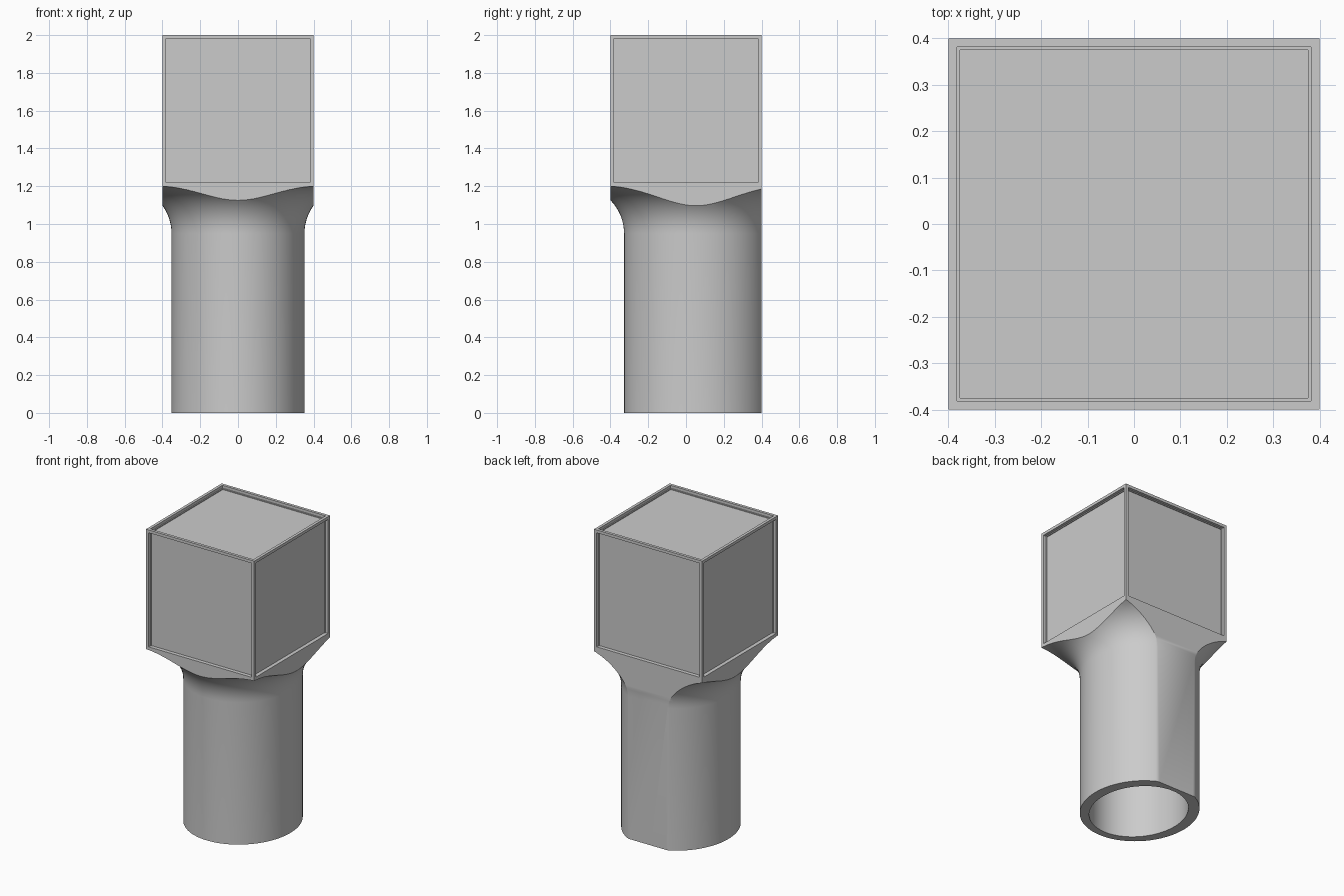
import bpy, bmesh
from math import sin, cos, pi, sqrt

if "Cube" in bpy.data.objects:
    bpy.data.objects.remove(bpy.data.objects["Cube"], do_unlink=True)

HALF = 0.4          # half width of the square head
NECK = 1.2          # height where the head starts
SIDES = 96

grey = bpy.data.materials.new("plain grey")
grey.use_nodes = True
grey.diffuse_color = (0.6, 0.6, 0.6, 1)
grey.node_tree.nodes["Principled BSDF"].inputs["Base Color"].default_value = (0.6, 0.6, 0.6, 1)


def finish(bm, name):
    bmesh.ops.recalc_face_normals(bm, faces=bm.faces)
    mesh = bpy.data.meshes.new(name)
    bm.to_mesh(mesh)
    bm.free()
    mesh.materials.append(grey)
    obj = bpy.data.objects.new(name, mesh)
    bpy.context.collection.objects.link(obj)
    return obj


def ring(bm, rx, ry, cy, z):
    angles = [2 * pi * i / SIDES for i in range(SIDES)]
    return [bm.verts.new((rx * cos(a), cy + ry * sin(a), z)) for a in angles]


def bridge(bm, a, b):
    for i in range(SIDES):
        j = (i + 1) % SIDES
        bm.faces.new((a[i], a[j], b[j], b[i]))


# Hollow oval stem with a rounded flare up to the head
bm = bmesh.new()
RX, RY, CY, FILLET = 0.352, 0.381, 0.053, 0.25
rings = [ring(bm, 0.285, 0.325, 0.045, z) for z in (1.1, 0)]
rings.append(ring(bm, RX, RY, CY, 0))
STEPS = 16
for k in range(STEPS + 1):
    t = k / STEPS * pi / 2
    grow = FILLET * (1 - cos(t))
    rings.append(ring(bm, RX + grow, RY + grow, CY, NECK - FILLET + FILLET * sin(t)))
for low, high in zip(rings, rings[1:]):
    bridge(bm, low, high)
bm.faces.new(rings[0])
bm.faces.new(rings[-1])

# Trim the stem flush with the four sides of the head
for normal in ((1, 0, 0), (-1, 0, 0), (0, 1, 0), (0, -1, 0)):
    bmesh.ops.bisect_plane(bm, geom=bm.verts[:] + bm.edges[:] + bm.faces[:], dist=1e-6,
                           plane_co=[HALF * n for n in normal], plane_no=normal,
                           clear_outer=True)
    bmesh.ops.holes_fill(bm, edges=[e for e in bm.edges if e.is_boundary], sides=0)
stem = finish(bm, "flared_stem")
bpy.ops.object.select_all(action="DESELECT")
stem.select_set(True)
bpy.context.view_layer.objects.active = stem
bpy.ops.object.shade_smooth_by_angle(angle=pi / 6)

# Square head with a recessed panel on every side except the underside
bm = bmesh.new()
bmesh.ops.create_cube(bm, size=2 * HALF)
bmesh.ops.translate(bm, verts=bm.verts, vec=(0, 0, NECK + HALF))
under = [f for f in bm.faces if f.normal.z < -0.5]
bmesh.ops.delete(bm, geom=under, context="FACES_ONLY")
panels = bm.faces[:]
bmesh.ops.inset_individual(bm, faces=panels, thickness=0.027)
bmesh.ops.inset_individual(bm, faces=panels, thickness=0, depth=-0.025)
finish(bm, "panelled_head")
